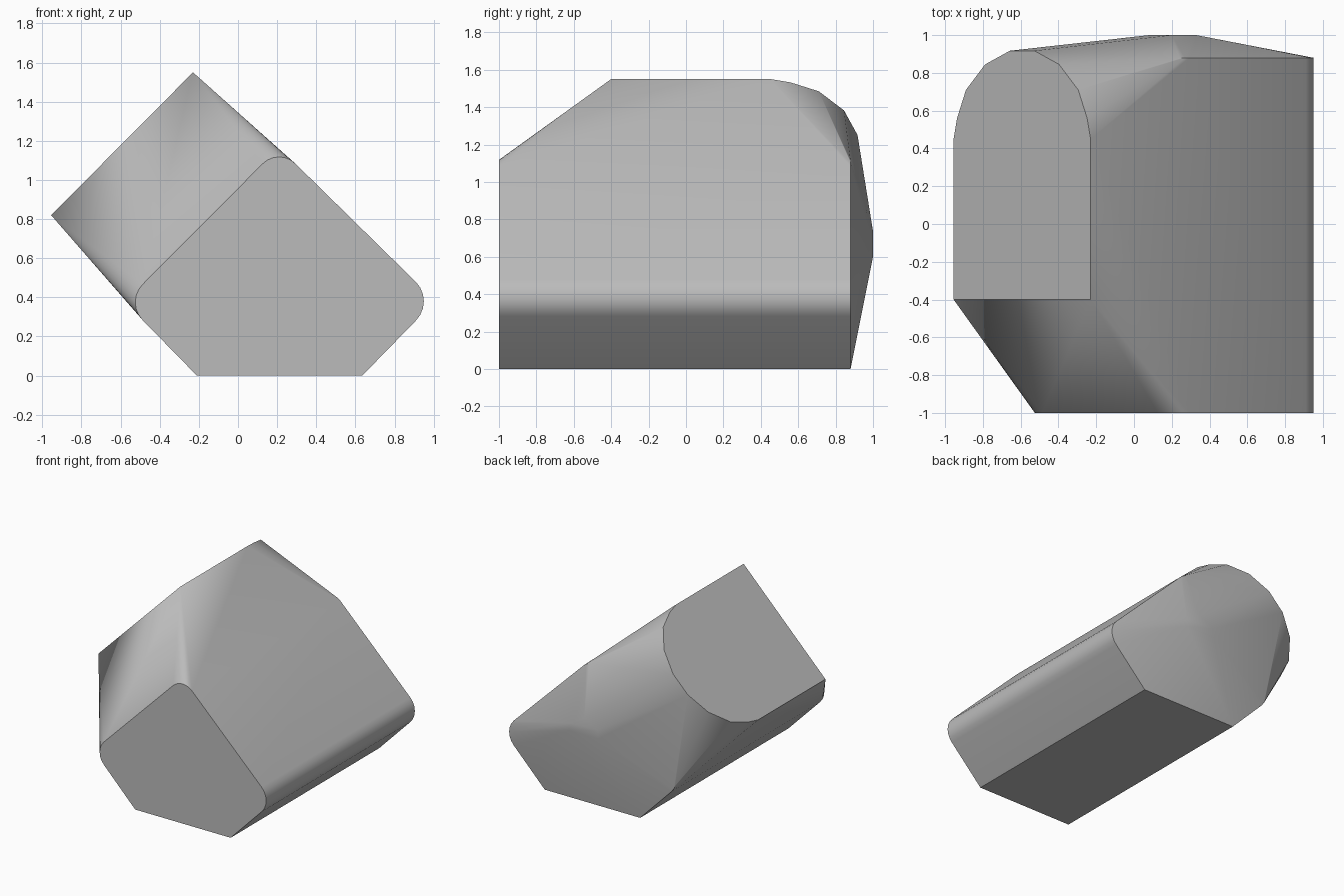
import bpy
import bmesh
import math

cube = bpy.data.objects.get("Cube")
if cube:
    bpy.data.objects.remove(cube, do_unlink=True)

mat = bpy.data.materials.new("plain grey")
mat.use_nodes = True
grey = (0.5, 0.5, 0.5, 1)
mat.diffuse_color = grey
mat.node_tree.nodes["Principled BSDF"].inputs["Base Color"].default_value = grey


def arc(cx, cz, r, start, end, steps=6):
    """Points along a rounded corner, angles in degrees."""
    angles = [math.radians(start + (end - start) * i / steps) for i in range(steps + 1)]
    return [(cx + r * math.cos(a), cz + r * math.sin(a)) for a in angles]


# Lower body section: flat base and three rounded corners
section = [(-0.21, 0), (0.635, 0)]
section += arc(0.81, 0.38, 0.14, -45, 45)
section += arc(0.21, 1.0, 0.118, 45, 135)
section += arc(-0.395, 0.375, 0.13, 135, 225)
points = [(x, y, z) for y in (-1, 0.88) for x, z in section]

# Tilted upper panel: straight front edge and arched back edge
low, high = (-0.955, 0.82), (-0.23, 1.55)


def on_panel(t, y):
    return (low[0] + (high[0] - low[0]) * t, y, low[1] + (high[1] - low[1]) * t)


points += [on_panel(0, -0.4), on_panel(1, -0.4)]
arch = [(0, 0.45), (0.025, 0.56), (0.09, 0.71), (0.23, 0.845), (0.41, 0.917)]
for t, y in arch:
    points += [on_panel(t, y), on_panel(1 - t, y)]

# Small blunt tip in the middle of the back
points += [(x, 1, z) for x, z in
           ((0.08, 0.6), (0.33, 0.6), (0.33, 0.66), (0.2, 0.735), (0.08, 0.67))]

# Wrap the sections in one convex shell
bm = bmesh.new()
for p in points:
    bm.verts.new(p)
hull = bmesh.ops.convex_hull(bm, input=bm.verts)
loose = {v for v in hull["geom_interior"] + hull["geom_unused"]
         if isinstance(v, bmesh.types.BMVert)}
bmesh.ops.delete(bm, geom=list(loose), context="VERTS")
bmesh.ops.dissolve_limit(bm, angle_limit=math.radians(0.5),
                         verts=bm.verts, edges=bm.edges)
bmesh.ops.recalc_face_normals(bm, faces=bm.faces)

mesh = bpy.data.meshes.new("faceted_block")
bm.to_mesh(mesh)
bm.free()
mesh.materials.append(mat)
block = bpy.data.objects.new("faceted_block", mesh)
bpy.context.collection.objects.link(block)

# Smooth the rounded corners, keep the hard edges
bpy.ops.object.select_all(action="DESELECT")
block.select_set(True)
bpy.context.view_layer.objects.active = block
bpy.ops.object.shade_smooth_by_angle(angle=math.radians(30))
